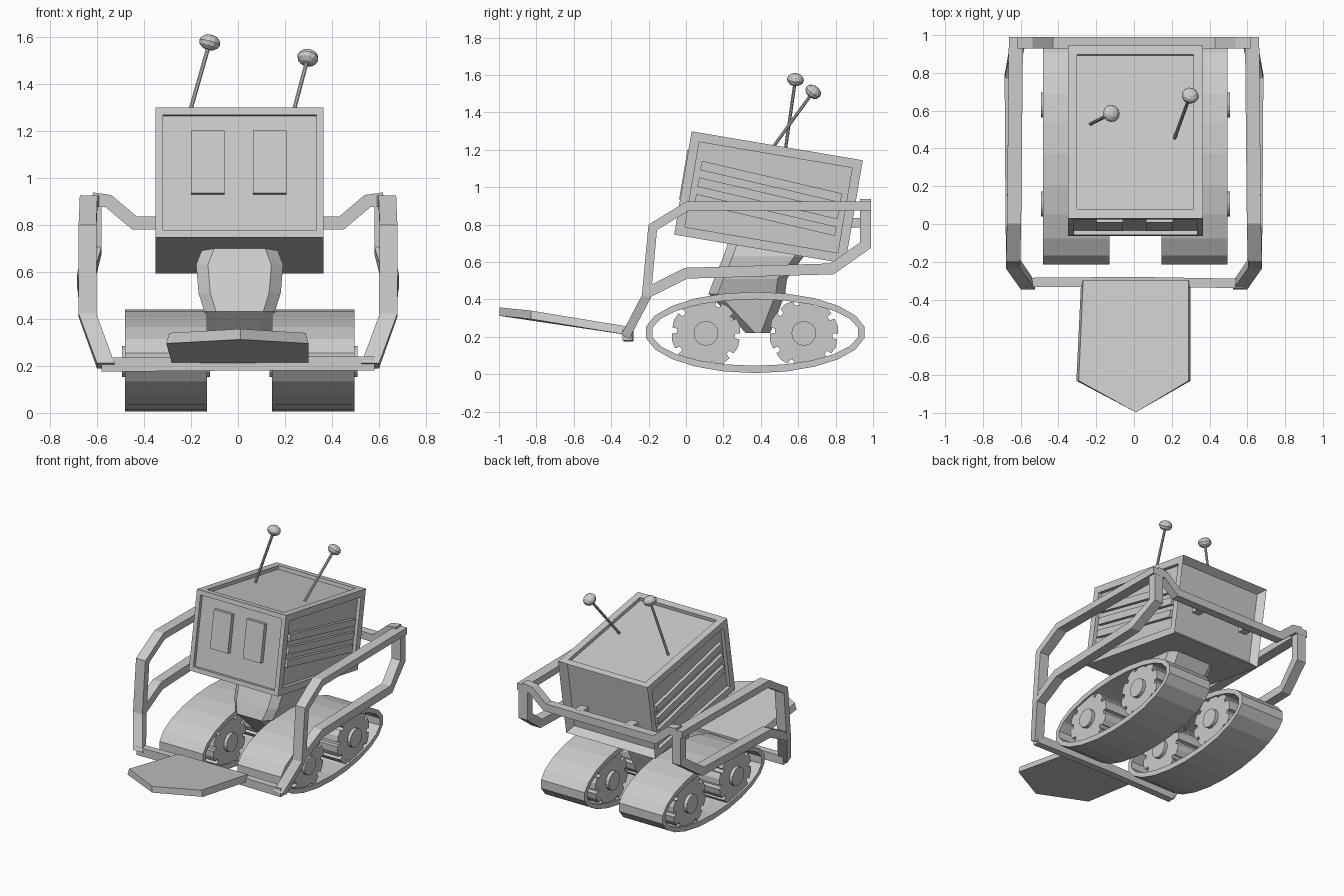
import bpy, bmesh, math
from mathutils import Vector, Matrix

if "Cube" in bpy.data.objects:
    bpy.data.objects.remove(bpy.data.objects["Cube"])

X = Vector((1, 0, 0))
CX = 0.007  # slight sideways offset of the body and tracks


def finish(name, bm):
    bmesh.ops.recalc_face_normals(bm, faces=bm.faces[:])
    me = bpy.data.meshes.new(name)
    bm.to_mesh(me)
    bm.free()
    ob = bpy.data.objects.new(name, me)
    bpy.context.collection.objects.link(ob)
    return ob


def loft(name, rings, caps=True, closed=False):
    """Skin a list of equal-length point rings."""
    bm = bmesh.new()
    vs = [[bm.verts.new(p) for p in r] for r in rings]
    n = len(vs[0])
    for a, b in zip(vs, vs[1:] + ([vs[0]] if closed else [])):
        for i in range(n):
            j = (i + 1) % n
            bm.faces.new((a[i], a[j], b[j], b[i]))
    if caps and not closed:
        bm.faces.new(vs[0])
        bm.faces.new(vs[-1])
    return finish(name, bm)


def beam(name, pts, side, width, thick):
    """Rectangular bar along a path with mitred corners."""
    pts = [Vector(p) for p in pts]
    side = Vector(side)
    rings = []
    for i, p in enumerate(pts):
        a = (p - pts[max(i - 1, 0)]).normalized()
        b = (pts[min(i + 1, len(pts) - 1)] - p).normalized()
        t = (a + b).normalized()
        n = side.cross(t).normalized()
        n *= thick / 2 / max(t.dot(b if b.length else a), 0.6)
        s = side * width / 2
        rings.append([p + s + n, p - s + n, p - s - n, p + s - n])
    return loft(name, rings)


def box(name, center, size, mat=Matrix(), tilt=0):
    bm = bmesh.new()
    m = mat @ Matrix.Translation(center) @ Matrix.Rotation(tilt, 4, 'X') @ Matrix.Diagonal((*size, 1))
    bmesh.ops.create_cube(bm, size=1, matrix=m)
    return finish(name, bm)


def prism(name, profile, x0, x1):
    """Extrude a (y, z) profile along x."""
    return loft(name, [[(x, y, z) for y, z in profile] for x in (x0, x1)])


def circle(cy, cz, ry, rz, n, off=0.0):
    return [(cy + ry * math.cos(math.tau * (i + off) / n),
             cz + rz * math.sin(math.tau * (i + off) / n)) for i in range(n)]


# Head: tilted box with recessed panels on every face but the bottom
HEAD = Matrix.Translation((CX, 0.441, 0.945)) @ Matrix.Rotation(math.radians(-9.6), 4, 'X')
W, L, H = 0.715, 0.928, 0.56
bm = bmesh.new()
bmesh.ops.create_cube(bm, size=1, matrix=Matrix.Diagonal((W, L, H, 1)))
bm.normal_update()
for f in bm.faces[:]:
    n = f.normal.copy()
    if n.z < -0.5:
        continue
    back = n.y > 0.5
    border = 0.045 if abs(n.y) > 0.5 else 0.07
    if back:  # rear panel slopes inwards
        bmesh.ops.inset_region(bm, faces=[f], thickness=0.05, depth=-0.05)
    else:
        bmesh.ops.inset_region(bm, faces=[f], thickness=border)
        moved = bmesh.ops.extrude_face_region(bm, geom=[f])['geom']
        bmesh.ops.translate(bm, vec=-n * 0.025,
                            verts=[v for v in moved if isinstance(v, bmesh.types.BMVert)])
        bmesh.ops.delete(bm, geom=[f], context='FACES_ONLY')
bm.transform(HEAD)
finish("head_box", bm)

# Eye plates
for s, x in ((-1, -0.135), (1, 0.128)):
    box("eye_plate", (x, -L / 2 + 0.012, 0.045), (0.142, 0.035, 0.27), HEAD)

# Side louvres
for s in (-1, 1):
    for z in (0.085, -0.005, -0.095):
        box("side_louvre", (s * (W / 2 - 0.018), 0, z), (0.03, 0.77, 0.05), HEAD, math.radians(-3.5))

# Antennas with flattened knobs
for base, tip in (((-0.23, 0.53, 1.19), (-0.12, 0.585, 1.575)),
                  ((0.215, 0.455, 1.2), (0.297, 0.68, 1.51))):
    base, tip = Vector(base), Vector(tip)
    d = tip - base
    rot = d.to_track_quat('Z', 'Y').to_matrix().to_4x4()
    bm = bmesh.new()
    bmesh.ops.create_cone(bm, cap_ends=True, segments=8, radius1=0.009, radius2=0.009, depth=d.length,
                          matrix=Matrix.Translation((base + tip) / 2) @ rot)
    finish("antenna_rod", bm)
    bm = bmesh.new()
    bmesh.ops.create_uvsphere(bm, u_segments=12, v_segments=6, radius=1,
                              matrix=Matrix.Translation(tip) @ rot @ Matrix.Diagonal((0.046, 0.046, 0.034, 1)))
    finish("antenna_knob", bm)

# Neck: chamfered rings lofted from chassis to head
rings = []
for z, y0, y1, w in ((0.72, 0.23, 0.66, 0.15), (0.63, 0.20, 0.63, 0.185), (0.51, 0.15, 0.54, 0.175),
                     (0.43, 0.12, 0.53, 0.15), (0.22, 0.32, 0.45, 0.12)):
    c = 0.05
    rings.append([(CX + x, y, z) for x, y in (
        (w - c, y0), (w, y0 + c), (w, y1 - c), (w - c, y1),
        (c - w, y1), (-w, y1 - c), (-w, y0 + c), (c - w, y0))])
loft("neck", rings)

# Tracks, toothed wheels and hubs
for s in (-1, 1):
    inner, outer = sorted((CX + s * 0.138, CX + s * 0.488))
    o = circle(0.37, 0.223, 0.59, 0.217, 22, 0.5)
    i = circle(0.37, 0.223, 0.555, 0.178, 22, 0.5)
    loft("track_belt", [[(inner, *p), (outer, *p), (outer, *q), (inner, *q)] for p, q in zip(o, i)],
         closed=True)
    for cy in (0.107, 0.63):
        prof = []
        for k in range(10):  # wheel rim with narrow notches
            for frac, r in ((0.0, 0.182), (0.36, 0.186), (0.72, 0.182), (0.74, 0.155), (0.98, 0.155)):
                a = math.tau * (k + frac) / 10
                prof.append((cy + r * math.cos(a), 0.218 + r * math.sin(a)))
        prism("track_wheel", prof, inner + 0.012, outer - 0.012)
        prism("wheel_hub", circle(cy, 0.218, 0.066, 0.066, 16), inner - 0.012, outer + 0.012)

# Lift arms: upper rail down to the blade, lower rail and rear upright
for s in (-1, 1):
    beam("arm_upper_rail", [(s * 0.625, 0.99, 0.9), (s * 0.635, 0.01, 0.9), (s * 0.64, -0.178, 0.785),
                            (s * 0.64, -0.212, 0.415), (s * 0.562, -0.325, 0.2)], X, 0.075, 0.048)
    beam("arm_lower_rail", [(s * 0.64, -0.21, 0.435), (s * 0.645, 0.0, 0.54), (s * 0.65, 0.78, 0.563),
                            (s * 0.615, 0.96, 0.69), (s * 0.615, 0.96, 0.92)], X, 0.07, 0.058)
    box("rear_mount", (s * 0.2, 0.91, 0.81), (0.06, 0.08, 0.05))

# Rear cross bar, dropped in the middle
beam("rear_cross_bar", [(-0.62, 0.96, 0.91), (-0.55, 0.96, 0.9), (-0.44, 0.96, 0.807),
                        (0.44, 0.96, 0.807), (0.55, 0.96, 0.9), (0.62, 0.96, 0.91)],
     (0, 1, 0), 0.06, 0.055)

# Front cross bar
beam("front_cross_bar", [(-0.58, -0.31, 0.205), (0, -0.305, 0.21), (0.58, -0.315, 0.21)],
     (0, 1, 0), 0.05, 0.06)

# Pointed blade rising towards the front
outline = [(-0.28, -0.30, 0.208), (0.30, -0.30, 0.208), (0.30, -0.83, 0.295), (0.01, -0.997, 0.312),
           (-0.305, -0.83, 0.295)]
loft("blade", [outline, [(0.96 * x, y, z + 0.045) for x, y, z in outline]])
